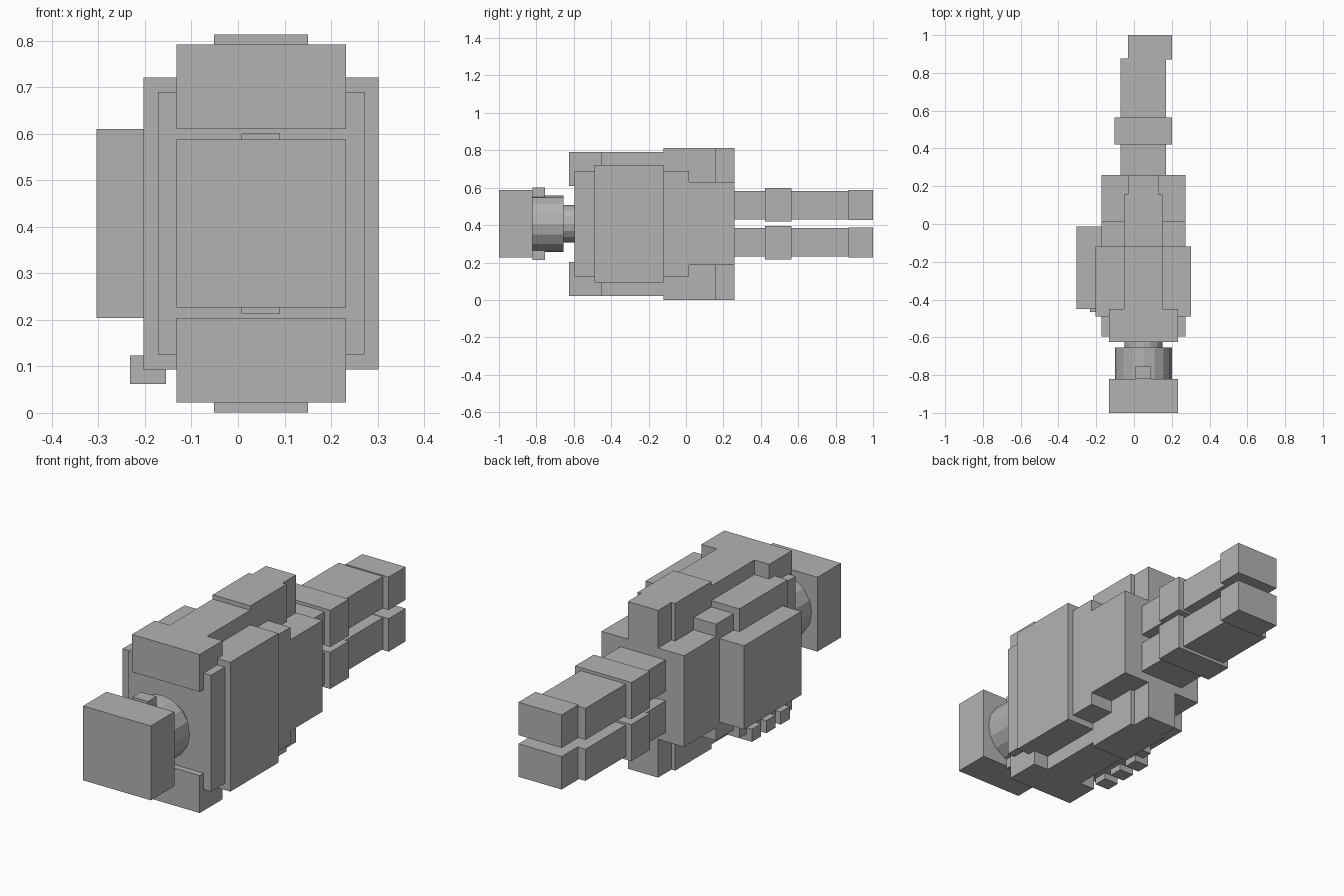
import bpy
import math

if "Cube" in bpy.data.objects:
    bpy.data.objects.remove(bpy.data.objects["Cube"])

CX, CZ = 0.05, 0.407  # main axis of the body

grey = bpy.data.materials.new("plain grey")
grey.diffuse_color = (0.45, 0.45, 0.45, 1)
grey.use_nodes = True
grey.node_tree.nodes["Principled BSDF"].inputs["Base Color"].default_value = grey.diffuse_color


def box(name, x, y, z):
    """Axis-aligned block given by its (min, max) ranges."""
    bpy.ops.mesh.primitive_cube_add(size=1, location=[sum(r) / 2 for r in (x, y, z)])
    ob = bpy.context.object
    ob.name = name
    ob.scale = [r[1] - r[0] for r in (x, y, z)]
    bpy.ops.object.transform_apply(location=False, rotation=False, scale=True)
    ob.data.materials.append(grey)
    return ob


def mirrored_box(name, x, y, z):
    """Block repeated above and below the main axis."""
    box("upper_" + name, x, y, z)
    box("lower_" + name, x, y, (2 * CZ - z[1], 2 * CZ - z[0]))


def drum(name, radius, y):
    """Faceted cylinder lying along y on the main axis."""
    bpy.ops.mesh.primitive_cylinder_add(vertices=16, radius=radius, depth=y[1] - y[0],
                                        location=(CX, sum(y) / 2, CZ),
                                        rotation=(math.pi / 2, 0, 0))
    ob = bpy.context.object
    ob.name = name
    ob.data.materials.append(grey)


# Main body
box("body_front", (-0.172, 0.272), (-0.595, 0.015), (0.125, 0.69))
box("body_rear", (-0.172, 0.272), (0.015, 0.26), (0.187, 0.63))
box("side_armour", (-0.203, 0.302), (-0.49, -0.12), (0.093, 0.721))

# Caps and spines on top and bottom
mirrored_box("front_cap", (-0.132, 0.232), (-0.625, -0.45), (0.61, 0.792))
mirrored_box("spine", (-0.052, 0.15), (-0.45, -0.12), (0.61, 0.792))
mirrored_box("rear_spine", (-0.052, 0.15), (-0.12, 0.157), (0.61, 0.813))
mirrored_box("spine_tip", (-0.032, 0.13), (0.157, 0.26), (0.61, 0.813))

# Box on the left side and the tabs under it
box("left_box", (-0.304, -0.17), (-0.45, -0.012), (0.204, 0.61))
for i in range(3):
    y = -0.43 + 0.11 * i
    box(f"left_tab_{i + 1}", (-0.232, -0.155), (y - 0.035, y + 0.035), (0.062, 0.123))

# Front neck, drum, end block and locking tabs
drum("neck", 0.1, (-0.67, -0.58))
drum("front_drum", 0.151, (-0.825, -0.655))
box("front_block", (-0.132, 0.232), (-1.0, -0.82), (0.227, 0.588))
mirrored_box("drum_tab", (0.008, 0.09), (-0.82, -0.755), (0.545, 0.6))

# Two stacked rear bars with collars and end pieces
mirrored_box("bar", (-0.072, 0.17), (0.25, 0.875), (0.43, 0.583))
mirrored_box("bar_collar", (-0.102, 0.2), (0.422, 0.565), (0.42, 0.598))
mirrored_box("bar_end", (-0.032, 0.2), (0.87, 1.0), (0.428, 0.588))
